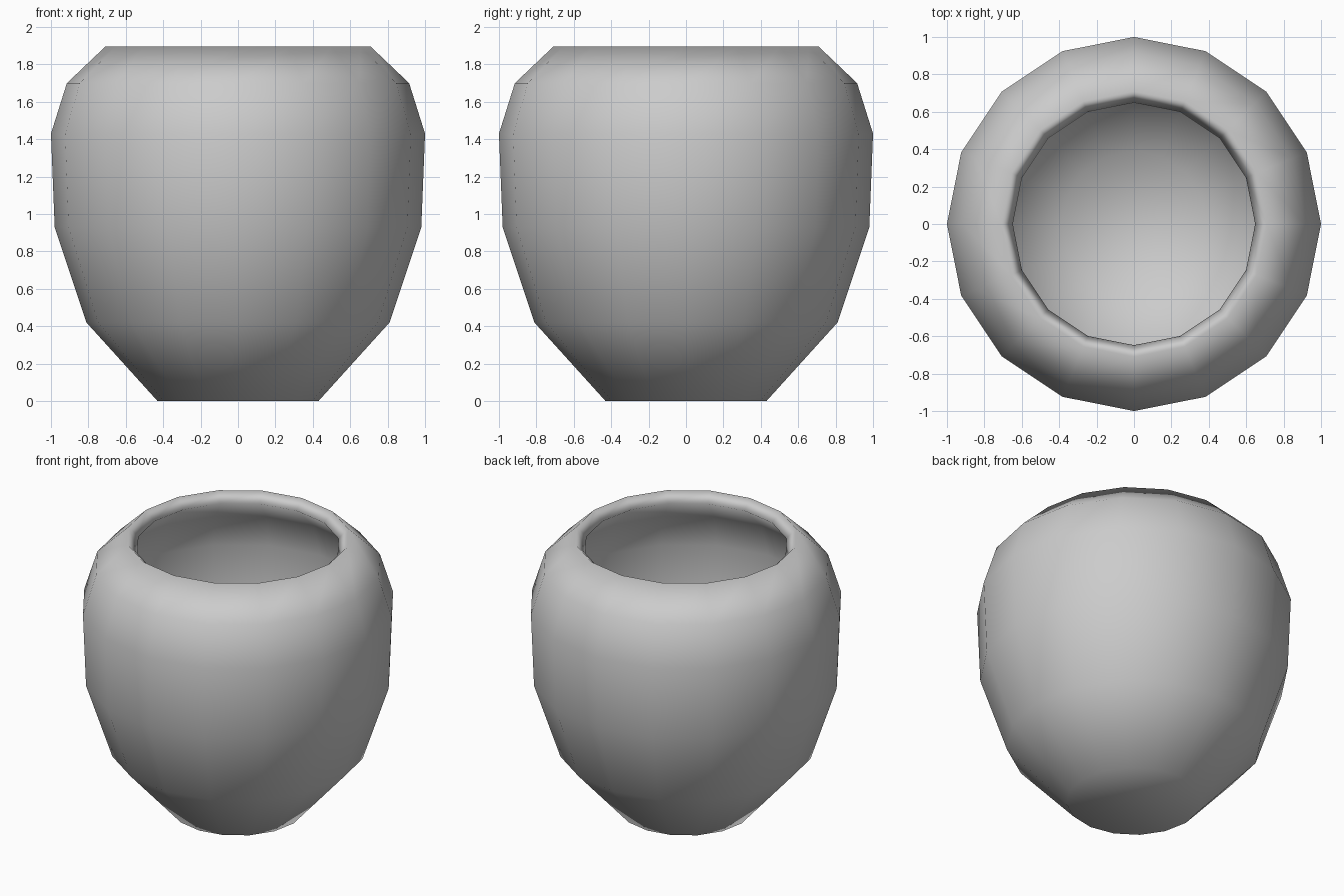
import bpy, bmesh
from math import cos, sin, tau

if "Cube" in bpy.data.objects:
    bpy.data.objects.remove(bpy.data.objects["Cube"])

SIDES = 16
# outer wall profile: (radius, height)
PROFILE = [(0.43, 0), (0.81, 0.42), (0.98, 0.93), (1.0, 1.43), (0.915, 1.70), (0.71, 1.895)]

bm = bmesh.new()
rings = [[bm.verts.new((r * cos(tau * i / SIDES), r * sin(tau * i / SIDES), z))
          for i in range(SIDES)] for r, z in PROFILE]

# closed base
bm.faces.new(rings[0][::-1])

# wall bands
for low, high in zip(rings, rings[1:]):
    for i in range(SIDES):
        j = (i + 1) % SIDES
        bm.faces.new((low[i], low[j], high[j], high[i]))

mesh = bpy.data.meshes.new("pot")
bm.to_mesh(mesh)
bm.free()
mesh.shade_smooth()
pot = bpy.data.objects.new("pot", mesh)
bpy.context.collection.objects.link(pot)

# wall thickness, grown inwards
shell = pot.modifiers.new("wall", 'SOLIDIFY')
shell.thickness = 0.09
shell.offset = -1
